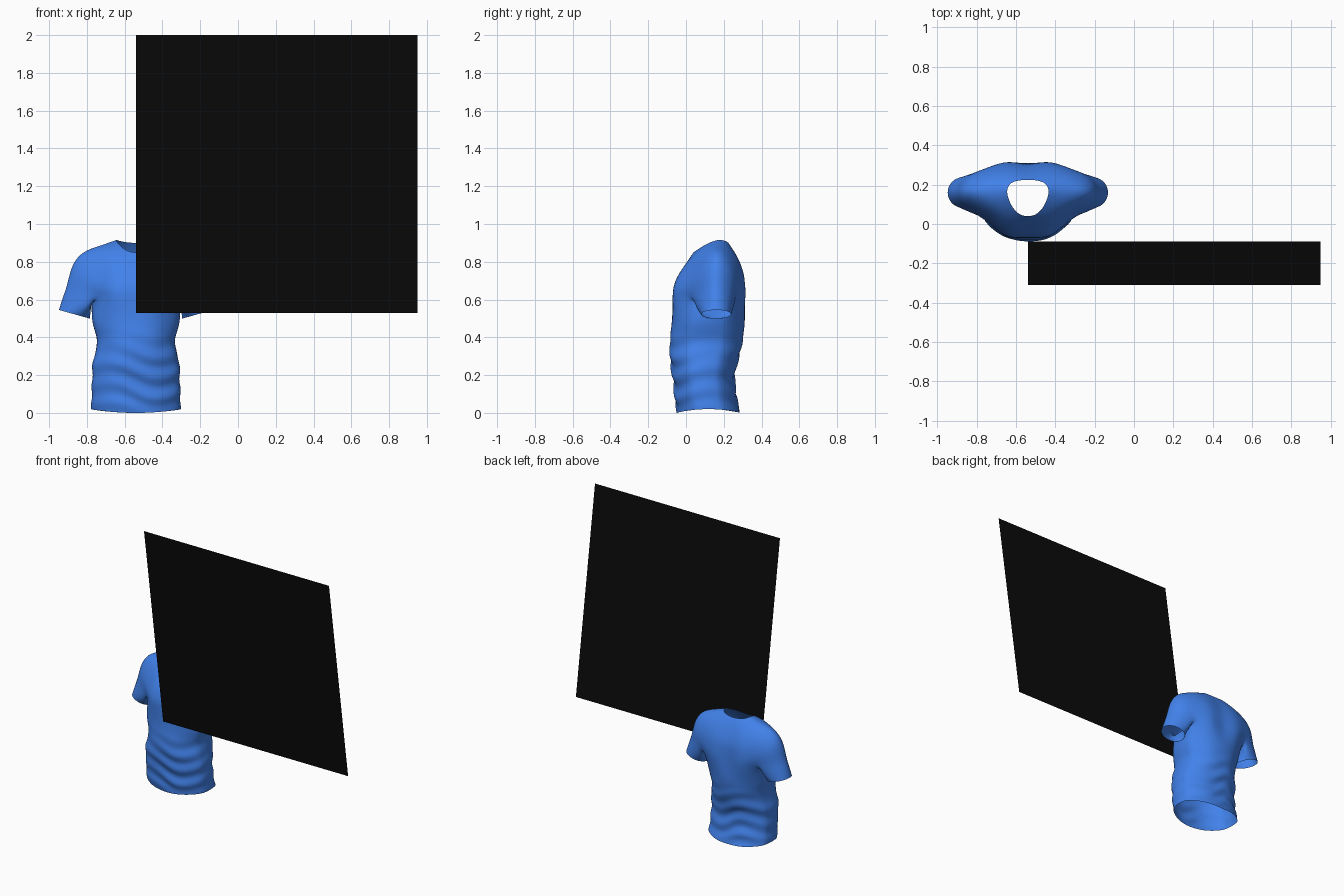
import bpy, bmesh
from math import sin, cos, atan2, radians

if "Cube" in bpy.data.objects:
    bpy.data.objects.remove(bpy.data.objects["Cube"])

CX = -0.54  # centre line of the shirt


def material(name, rgb):
    m = bpy.data.materials.new(name)
    m.diffuse_color = (*rgb, 1)
    m.use_nodes = True
    m.node_tree.nodes["Principled BSDF"].inputs["Base Color"].default_value = m.diffuse_color
    return m


def add_object(name, bm, mat):
    me = bpy.data.meshes.new(name)
    bm.to_mesh(me)
    bm.free()
    me.materials.append(mat)
    ob = bpy.data.objects.new(name, me)
    bpy.context.collection.objects.link(ob)
    return ob


# Yoke rings, half side: front centre -> over shoulder -> back centre
neck = [(0, .04, .85), (.045, .052, .858), (.08, .09, .883), (.1, .135, .905), (.105, .17, .915),
        (.095, .197, .913), (.075, .213, .908), (.04, .222, .902), (0, .225, .9)]
collar = [(0, 0, .79), (.08, .008, .80), (.14, .05, .835), (.18, .11, .87), (.19, .17, .884),
          (.18, .215, .873), (.14, .25, .85), (.075, .265, .838), (0, .26, .84)]
shoulder = [(0, -.045, .72), (.1, -.035, .73), (.175, .02, .75), (.25, .095, .815), (.28, .165, .85),
            (.25, .23, .82), (.19, .275, .78), (.1, .3, .76), (0, .292, .76)]
chest = [(0, -.065, .66), (.11, -.058, .66), (.195, .005, .675), (.295, .083, .735), (.336, .16, .78),
         (.3, .24, .745), (.21, .283, .7), (.11, .312, .69), (0, .303, .69)]
armhole = [(0, -.068, .6), (.11, -.062, .6), (.205, .02, .61), (.305, .075, .65), (.367, .155, .68),
           (.315, .24, .66), (.215, .27, .62), (.11, .315, .61), (0, .305, .6)]
underarm = [(.228, .085, .59), (.235, .15, .585), (.23, .215, .593)]

# Torso below the arms: z, half width, front y, back y
torso = [(.5, .233, -.073, .312), (.43, .217, -.08, .305), (.36, .206, -.084, .295),
         (.28, .227, -.082, .275), (.2, .231, -.07, .255), (.12, .234, -.06, .262),
         (.06, .236, -.056, .27), (0, .237, -.047, .285)]
torso_angles = [0, 28, 58, 76, 92, 108, 124, 152, 180]
sleeve_angles = [-100, -50, 0, 50, 100, 140, 180, 220]


def torso_ring(z, hx, yf, yb):
    pts = []
    for a in torso_angles:
        s, c = max(sin(radians(a)), 0), cos(radians(a))
        if a == 180:
            s = 0
        k = (abs(s) ** 2.3 + abs(c) ** 2.3) ** (-1 / 2.3)
        hem = .02 * s * s if z < .03 else 0
        pts.append((hx * s * k, (yf + yb) / 2 - (yb - yf) / 2 * c * k, z + hem))
    return pts


def sleeve_ring():
    return [(.326 + .082 * cos(radians(a)), .16 + .08 * sin(radians(a)), .522 + .023 * cos(radians(a)))
            for a in sleeve_angles]


def build_shirt(mat):
    bm = bmesh.new()

    def strip(a, b, closed=False):
        n = len(a)
        for i in range(n if closed else n - 1):
            j = (i + 1) % n
            bm.faces.new((a[i], a[j], b[j], b[i]))

    for side in (-1, 1):
        def ring(pts):
            return [bm.verts.new((CX + side * x, y, z)) for x, y, z in pts]
        rows = [ring(r) for r in (neck, collar, shoulder, chest, armhole)]
        for a, b in zip(rows, rows[1:]):
            strip(a, b)
        arm, under = rows[-1], ring(underarm)
        # body
        rows = [arm[:3] + under + arm[6:]] + [ring(torso_ring(*t)) for t in torso]
        for a, b in zip(rows, rows[1:]):
            strip(a, b)
        # sleeve
        top, end = arm[2:7] + under[::-1], sleeve_ring()
        mid = ring([[(p + q) / 2 for p, q in zip((side * (v.co.x - CX), v.co.y, v.co.z), e)]
                    for v, e in zip(top, end)])
        strip(top, mid, True)
        strip(mid, ring(end), True)
    bmesh.ops.remove_doubles(bm, verts=bm.verts, dist=.0005)
    bmesh.ops.recalc_face_normals(bm, faces=bm.faces)
    return add_object("t_shirt", bm, mat)


shirt = build_shirt(material("blue_cloth", (.054, .223, .83)))
sub = shirt.modifiers.new("smooth", 'SUBSURF')
sub.levels = sub.render_levels = 3


def evaluated():
    bpy.context.view_layer.update()
    dg = bpy.context.evaluated_depsgraph_get()
    return bpy.data.meshes.new_from_object(shirt.evaluated_get(dg))


# Push the cage out so the smoothed cloth passes through the measured rings
goal = [v.co.copy() for v in shirt.data.vertices]
for _ in range(3):
    ev = evaluated()
    for v, g, e in zip(shirt.data.vertices, goal, ev.vertices):
        v.co += (g - e.co) * .75
    shirt.data.update()
    shirt.data.update_tag()
    bpy.data.meshes.remove(ev)
cloth = evaluated()
shirt.modifiers.clear()
shirt.data = cloth

# Soft folds around the waist
moves = []
for v in cloth.vertices:
    x, y, z = v.co
    t = atan2(x - CX, .12 - y)
    w = max(0, min(1, (.45 - z) / .2)) * min(1, .3 + z / .1)
    fold = sin(58 * z + 2.2 * sin(t + .6) + 1.3 * sin(3 * t)) * (.7 + .3 * sin(2 * t + 1))
    moves.append(v.normal * (.006 * w * fold))
for v, m in zip(cloth.vertices, moves):
    v.co += m
    v.co.z = max(v.co.z, 0)
for p in cloth.polygons:
    p.use_smooth = True

# Tilted square panel in front
bm = bmesh.new()
bm.faces.new([bm.verts.new(c) for c in ((-.54, -.09, .53), (.95, -.09, .53),
                                        (.95, -.31, 2), (-.54, -.31, 2))])
add_object("black_panel", bm, material("black", (.003, .003, .003)))
